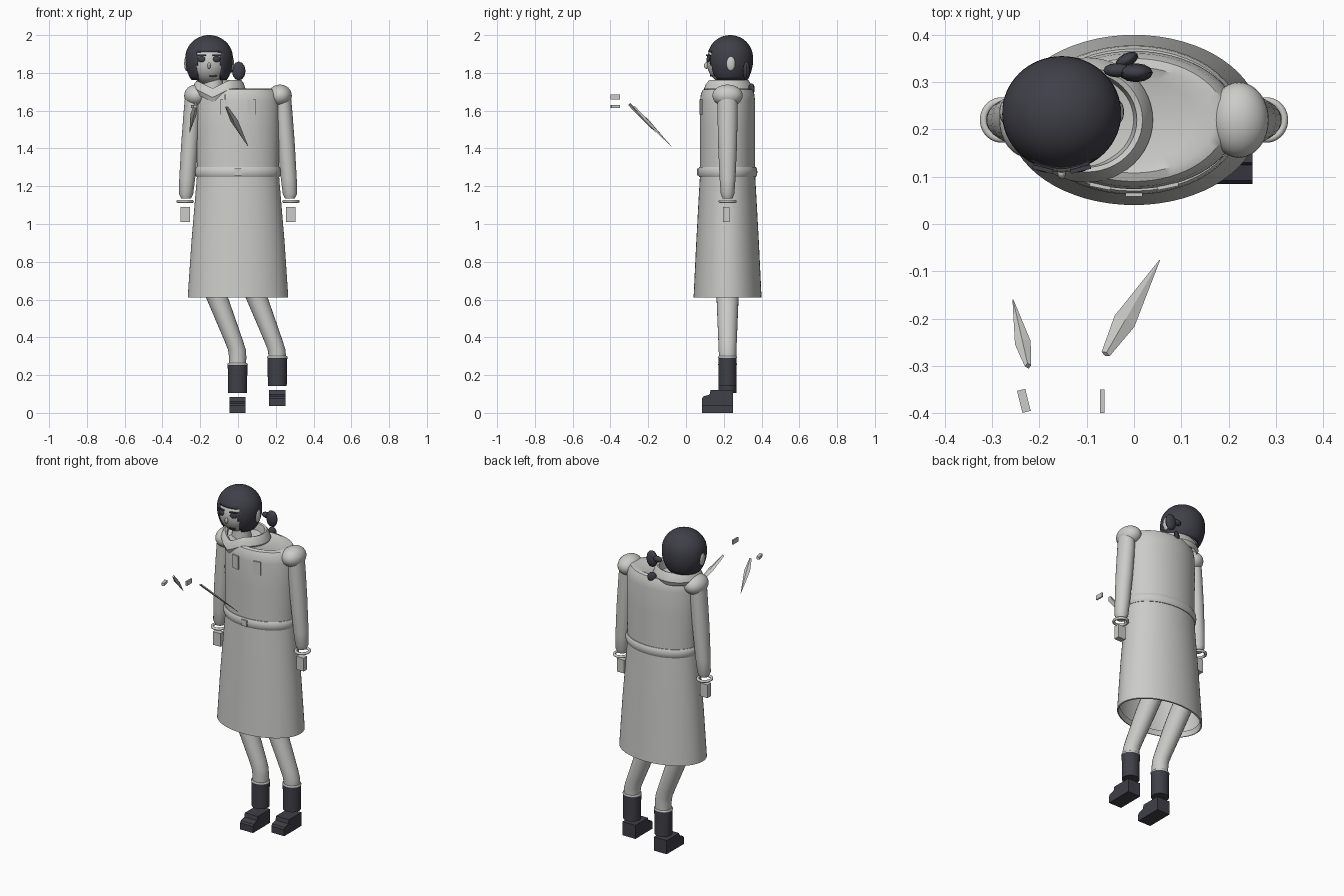
import bpy, bmesh, math
from mathutils import Vector, Matrix

cube = bpy.data.objects.get("Cube")
if cube:
    bpy.data.objects.remove(cube, do_unlink=True)


def material(name, rgb):
    m = bpy.data.materials.new(name)
    m.use_nodes = True
    m.diffuse_color = (*rgb, 1)
    m.node_tree.nodes["Principled BSDF"].inputs["Base Color"].default_value = (*rgb, 1)
    return m


LIGHT = material("pale grey", (0.6, 0.6, 0.58))
DARK = material("charcoal", (0.05, 0.05, 0.065))


def finish(name, bm, mat, smooth=True):
    bmesh.ops.recalc_face_normals(bm, faces=bm.faces)
    me = bpy.data.meshes.new(name)
    bm.to_mesh(me)
    bm.free()
    ob = bpy.data.objects.new(name, me)
    bpy.context.collection.objects.link(ob)
    me.materials.append(mat)
    if smooth:
        bpy.ops.object.select_all(action='DESELECT')
        ob.select_set(True)
        bpy.context.view_layer.objects.active = ob
        bpy.ops.object.shade_smooth_by_angle(angle=math.radians(40))
    return ob


def loft(rings, segs=32, caps=(True, True)):
    """Skin elliptical rings given as (x, y, z, radius_x, radius_y)."""
    bm = bmesh.new()
    loops = []
    for x, y, z, rx, ry in rings:
        angles = [2 * math.pi * i / segs for i in range(segs)]
        loops.append([bm.verts.new((x + rx * math.cos(a), y + ry * math.sin(a), z)) for a in angles])
    for a, b in zip(loops, loops[1:]):
        for i in range(segs):
            j = (i + 1) % segs
            bm.faces.new((a[i], a[j], b[j], b[i]))
    for loop, cap in zip((loops[0], loops[-1]), caps):
        if cap:
            bm.faces.new(loop)
    return bm


def ball(name, centre, radii, mat, rot=0, segs=32):
    bm = bmesh.new()
    m = Matrix.Translation(centre) @ Matrix.Rotation(rot, 4, 'Z') @ Matrix.Diagonal((*radii, 1))
    bmesh.ops.create_uvsphere(bm, u_segments=segs, v_segments=segs // 2, radius=1, matrix=m)
    return finish(name, bm, mat)


def box(name, centre, size, mat, rot=0):
    bm = bmesh.new()
    m = Matrix.Translation(centre) @ Matrix.Rotation(rot, 4, 'Z') @ Matrix.Diagonal((*size, 1))
    bmesh.ops.create_cube(bm, size=1, matrix=m)
    return finish(name, bm, mat, False)


def around(x, y, profile):
    return [(x, y, z, rx, ry) for z, rx, ry in profile]


def band(x, y, z, rx, ry, tx, tz, n=10):
    """Closed ring with an oval section."""
    t = [2 * math.pi * i / n for i in range(n + 1)]
    bm = loft([(x, y, z + tz * math.sin(a), rx + tx * math.cos(a), ry + tx * math.cos(a)) for a in t],
              48, (False, False))
    bmesh.ops.remove_doubles(bm, verts=bm.verts, dist=1e-5)
    return bm


Y = 0.22

# Coat, open underneath
skirt = [(0.64, 0.25, 0.165), (0.61, 0.258, 0.173), (0.612, 0.266, 0.18), (0.63, 0.265, 0.179),
         (0.9, 0.247, 0.166), (1.1, 0.23, 0.155), (1.26, 0.217, 0.146)]
torso = [(1.26, 0.217, 0.146), (1.5, 0.221, 0.146), (1.65, 0.22, 0.146), (1.69, 0.212, 0.141),
         (1.712, 0.195, 0.13), (1.718, 0.17, 0.112), (1.708, 0.13, 0.09)]
finish("coat_skirt", loft(around(0, Y, skirt), 64, (False, False)), LIGHT)
finish("coat_top", loft(around(0, Y, torso), 64, (False, True)), LIGHT)

# Belt, buckle and chest patches
finish("belt", band(0, Y, 1.275, 0.217, 0.147, 0.011, 0.027), LIGHT)
box("buckle", (0, 0.064, 1.275), (0.036, 0.012, 0.036), LIGHT)
for s in (-1, 1):
    box("chest_patch", (s * 0.072, 0.08, 1.62), (0.045, 0.008, 0.08), LIGHT, s * 0.2)

# Shoulders, sleeves, cuffs and hands
for s, side in ((1, "left"), (-1, "right")):
    ball(side + "_shoulder", (s * 0.222, Y, 1.68), (0.063, 0.08, 0.058), LIGHT)
    sleeve = [(0.238, 1.68, 0.042, 0.053), (0.243, 1.58, 0.046, 0.053), (0.255, 1.42, 0.046, 0.05),
              (0.269, 1.24, 0.042, 0.042), (0.275, 1.16, 0.038, 0.036), (0.275, 1.135, 0.026, 0.026)]
    finish(side + "_sleeve", loft([(s * x, Y, z, a, b) for x, z, a, b in sleeve], 24), LIGHT)
    finish(side + "_cuff", band(s * 0.28, Y, 1.12, 0.038, 0.04, 0.008, 0.008), LIGHT)
    box(side + "_hand", (s * 0.28, 0.212, 1.05), (0.05, 0.034, 0.08), LIGHT)

# Legs and boots, the left one raised slightly
for side, x, lift in (("left", 0.208, 0.037), ("right", -0.002, 0)):
    leg = [(x - 0.185, 0.8, 0.062), (x - 0.105, 0.6, 0.058), (x - 0.02, 0.38, 0.049),
           (x - 0.004, 0.335, 0.047), (x, 0.3, 0.046), (x, 0.2, 0.044)]
    finish(side + "_leg", loft([(a, Y, z, r, r) for a, z, r in leg], 24), LIGHT)
    shaft = [(0.105, 0.05, 0.048), (0.2, 0.051, 0.047), (0.255, 0.053, 0.047)]
    finish(side + "_boot_shaft", loft(around(x, Y, [(z + lift, a, b) for z, a, b in shaft]), 24), DARK)
    trim = band(x, Y, 0.257 + lift, 0.048, 0.044, 0.006, 0.007)
    finish(side + "_boot_trim", trim, LIGHT)
    # Foot: side outline extruded across the width
    outline = [(0.085, 0), (0.25, 0), (0.25, 0.083), (0.13, 0.083), (0.125, 0.06), (0.092, 0.05), (0.085, 0.04)]
    bm = bmesh.new()
    f = bm.faces.new([bm.verts.new((x - 0.043, y, z + lift)) for y, z in outline])
    ext = bmesh.ops.extrude_face_region(bm, geom=[f])
    bmesh.ops.translate(bm, vec=(0.086, 0, 0), verts=[v for v in ext["geom"] if isinstance(v, bmesh.types.BMVert)])
    finish(side + "_foot", bm, DARK, False)

# Collar with a dipped front point
collar = [(1.69, 0.13, 0.122), (1.715, 0.14, 0.132), (1.745, 0.13, 0.122), (1.762, 0.118, 0.11),
          (1.758, 0.106, 0.1), (1.7, 0.098, 0.092)]
bm = loft(around(-0.1, Y, collar), 48, (False, False))
for v in bm.verts:
    if v.co.y < Y:
        v.co.z -= 0.045 * max(0, 1 - abs(v.co.x + 0.135) / 0.09)
finish("collar", bm, LIGHT)
HX, HY = -0.153, 0.234
finish("neck", loft(around(-0.13, Y, [(1.66, 0.06, 0.06), (1.8, 0.045, 0.05)]), 24), LIGHT)

# Head and hair shell with a face opening
ball("head", (HX, 0.225, 1.86), (0.108, 0.116, 0.122), LIGHT)
dome = [(1.88 + 0.12 * math.cos(t), math.sin(t)) for t in [math.pi / 24 * i for i in range(13)]]
dome += [(1.86, 1.0), (1.84, 0.985), (1.82, 0.95), (1.8, 0.9), (1.78, 0.83), (1.762, 0.74)]
dome[0] = (2.0, 0.02)
bm = loft(around(HX, HY, [(z, 0.126 * r, 0.121 * r) for z, r in dome]), 64, (True, False))
opening = [f for f in bm.faces if f.calc_center_median().y < HY
           and abs(f.calc_center_median().x - HX) < 0.064 and f.calc_center_median().z < 1.908]
bmesh.ops.delete(bm, geom=opening, context='FACES')
hair = finish("hair", bm, DARK)
solid = hair.modifiers.new("thickness", 'SOLIDIFY')
solid.thickness = 0.012
solid.offset = -1

# Hair bun and loose tail
ball("hair_bun", (0.004, 0.32, 1.81), (0.036, 0.02, 0.05), DARK, segs=12)
ball("hair_tie", (-0.035, 0.325, 1.82), (0.03, 0.015, 0.018), DARK, segs=12)
ball("hair_tail", (-0.015, 0.347, 1.715), (0.026, 0.014, 0.03), DARK, 0.5, segs=12)

# Face details
for s in (-1, 1):
    ball("ear", (HX + s * 0.12, 0.237, 1.85), (0.012, 0.024, 0.04), LIGHT, segs=16)
    ball("eye", (HX + s * 0.04, 0.119, 1.873), (0.021, 0.009, 0.017), DARK, s * 0.25, segs=16)
    box("eyebrow", (HX + s * 0.04, 0.116, 1.893), (0.044, 0.009, 0.007), DARK, s * 0.25)
ball("nose", (HX, 0.108, 1.838), (0.009, 0.013, 0.017), LIGHT, segs=12)
box("mouth", (HX + 0.02, 0.134, 1.785), (0.035, 0.009, 0.006), DARK, 0.15)


# Floating blades and their loose hilts
def blade(name, base, tip, wide, thin):
    base, tip = Vector(base), Vector(tip)
    d = tip - base
    bm = loft([(0, 0, 0, wide * 0.4, thin), (0, 0, d.length * 0.35, wide, thin),
               (0, 0, d.length, 0.001, 0.001)], 4)
    bm.transform(Matrix.Translation(base) @ d.to_track_quat('Z', 'Y').to_matrix().to_4x4())
    finish(name, bm, LIGHT, False)


blade("left_blade", (-0.06, -0.275, 1.62), (0.054, -0.077, 1.41), 0.024, 0.006)
blade("right_blade", (-0.224, -0.3, 1.635), (-0.256, -0.16, 1.485), 0.017, 0.008)
box("left_hilt", (-0.067, -0.375, 1.672), (0.009, 0.05, 0.026), LIGHT)
box("right_hilt", (-0.233, -0.374, 1.622), (0.018, 0.048, 0.016), LIGHT, 0.25)
